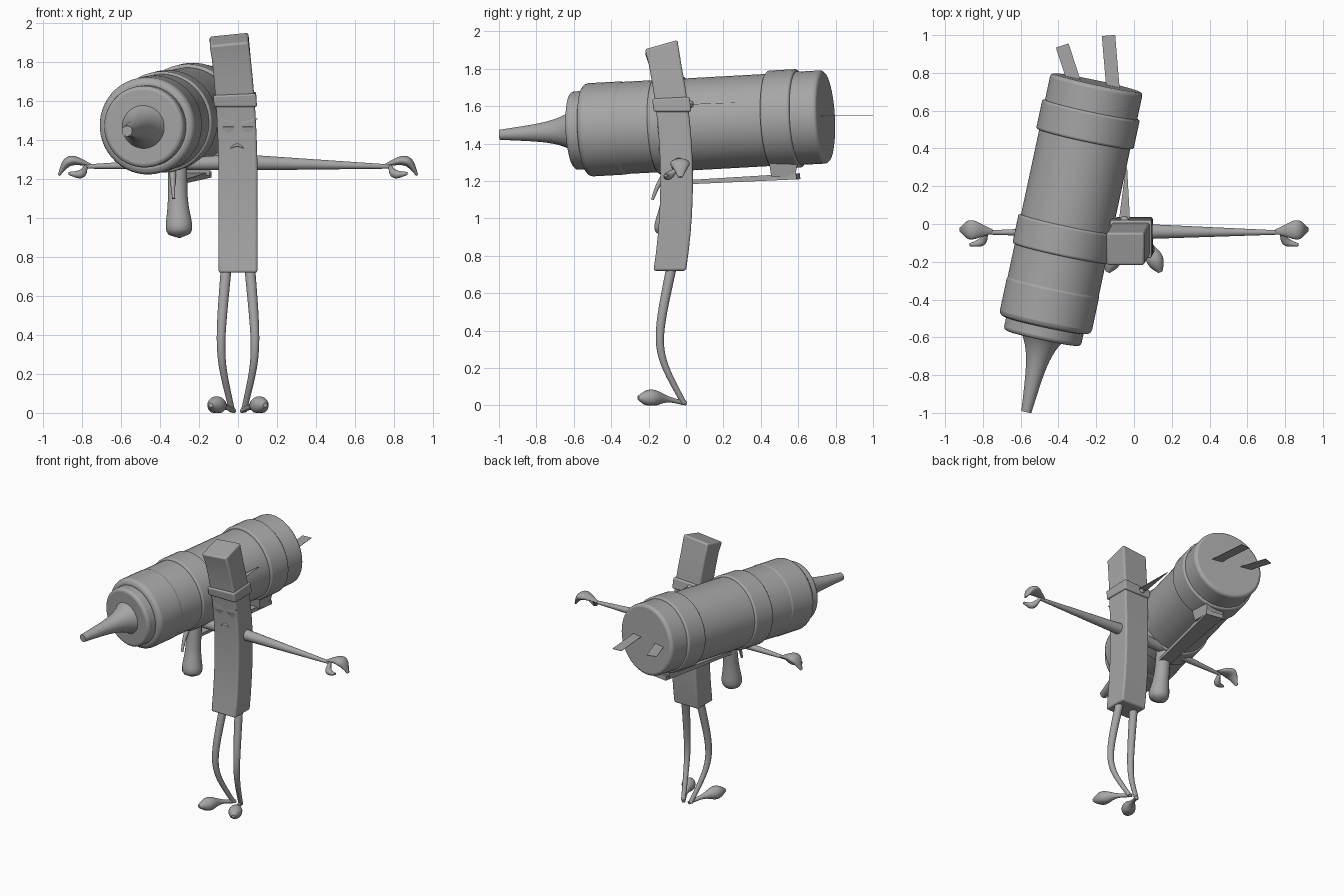
import bpy, bmesh
from math import sin, cos, pi, sqrt, radians
from mathutils import Vector
from mathutils.geometry import interpolate_bezier

if "Cube" in bpy.data.objects:
    bpy.data.objects.remove(bpy.data.objects["Cube"], do_unlink=True)

SHADE = (0.38, 0.38, 0.38, 1)
grey = bpy.data.materials.new("plain_grey")
grey.use_nodes = True
grey.diffuse_color = SHADE
grey.node_tree.nodes["Principled BSDF"].inputs["Base Color"].default_value = SHADE

ALONG_X, ALONG_Y, ALONG_Z = Vector((1, 0, 0)), Vector((0, 1, 0)), Vector((0, 0, 1))


def skin(name, rings, bevel=0):
    """Join rings of points with quads, cap both ends and make the object."""
    bm = bmesh.new()
    loops = [[bm.verts.new(point) for point in ring] for ring in rings]
    for lower, upper in zip(loops, loops[1:]):
        for i in range(len(lower)):
            bm.faces.new((lower[i - 1], lower[i], upper[i], upper[i - 1]))
    bm.faces.new(loops[0])
    bm.faces.new(loops[-1])
    bmesh.ops.recalc_face_normals(bm, faces=bm.faces)
    mesh = bpy.data.meshes.new(name)
    bm.to_mesh(mesh)
    bm.free()
    mesh.materials.append(grey)
    part = bpy.data.objects.new(name, mesh)
    bpy.context.collection.objects.link(part)
    bpy.ops.object.select_all(action='DESELECT')
    part.select_set(True)
    bpy.context.view_layer.objects.active = part
    bpy.ops.object.shade_smooth_by_angle(angle=radians(40))
    if bevel:
        modifier = part.modifiers.new("rounded_edges", 'BEVEL')
        modifier.width = bevel
        modifier.segments = 3


def sweep(name, start, end, radius, pull=None, side=ALONG_X, flat=1, sides=16, steps=20, bevel=0):
    """Sweep an oval or a rectangle along a line, or along a curve bent towards pull."""
    start, end = Vector(start), Vector(end)
    if pull:
        path = interpolate_bezier(start, Vector(pull), Vector(pull), end, steps + 1)
    else:
        path = [start.lerp(end, i / steps) for i in range(steps + 1)]
    rings = []
    for i, centre in enumerate(path):
        tangent = (path[min(i + 1, steps)] - path[max(i - 1, 0)]).normalized()
        across = (side - tangent * side.dot(tangent)).normalized()
        depth = tangent.cross(across) * flat
        ring = []
        for k in range(sides):
            angle = 2 * pi * (k + 0.5) / sides
            point = centre + (across * cos(angle) + depth * sin(angle)) * radius(i / steps)
            point.z = max(point.z, 0)
            ring.append(point)
        rings.append(ring)
    skin(name, rings, bevel)


def taper(first, last):
    return lambda t: first + (last - first) * t


def swell(ends, extra, power=1):
    return lambda t: ends + extra * sin(pi * t ** power)


def stack(name, low, high, half_x, half_y, levels, tilt_x, tilt_y, bevel):
    """Build a box that follows the bent spine, with a tilted top."""
    rings = []
    for level in range(levels + 1):
        z = low + (high - low) * level / levels
        centre = Vector((-0.09 * max(0, z - 1.2) ** 2, -0.05 - 0.16 * (z - 1.2) ** 2, z))
        ring = []
        for x, y in ((-1, -1), (1, -1), (1, 1), (-1, 1)):
            offset = Vector((x * half_x, y * half_y, 0))
            if level == levels:
                offset.z = x * tilt_x + y * tilt_y
            ring.append(centre + offset)
        rings.append(ring)
    skin(name, rings, bevel)


# Bent stick torso, headband, knot and tail
stack("torso", 0.72, 1.92, half_x=0.1, half_y=0.087, levels=12,
      tilt_x=0.01, tilt_y=0.025, bevel=0.012)
stack("headband", 1.57, 1.64, half_x=0.11, half_y=0.1, levels=1,
      tilt_x=0.005, tilt_y=0.005, bevel=0.01)
sweep("headband_knot", (-0.05, 0, 1.61), (-0.05, 0.04, 1.61), swell(0.01, 0.014))
sweep("headband_tail", (-0.05, 0.03, 1.61), (-0.04, 0.3, 1.62), taper(0.04, 0.005),
      flat=0.05, sides=4)

# Face with a small mouth
sweep("mouth", (-0.04, -0.14, 1.36), (0.03, -0.14, 1.36), swell(0.003, 0.005),
      pull=(-0.005, -0.14, 1.38), side=ALONG_Z)

# Eyes, arms, hands, legs and feet, mirrored for both sides
for sign, label in ((1, "left_"), (-1, "right_")):
    def at(x, y, z):
        return Vector((sign * x, y, z))

    sweep(label + "eye", at(0.05, -0.147, 1.47), at(0.05, -0.138, 1.42),
          lambda t: 0.035 * sqrt(1.05 - t * t), flat=0.15)
    sweep(label + "brow", at(0.02, -0.147, 1.49), at(0.1, -0.152, 1.51),
          taper(0.012, 0.003), side=ALONG_Z, flat=0.5, sides=4)
    sweep(label + "arm", at(0.07, -0.04, 1.285), at(0.78, -0.045, 1.265),
          taper(0.04, 0.011), side=ALONG_Y)
    sweep(label + "hand", at(0.75, -0.04, 1.27), at(0.92, -0.03, 1.22), swell(0.012, 0.04),
          pull=at(0.87, -0.03, 1.31), side=ALONG_Y, flat=0.5)
    sweep(label + "thumb", at(0.78, -0.04, 1.27), at(0.87, -0.11, 1.23), swell(0.008, 0.014),
          pull=at(0.8, -0.1, 1.22), side=ALONG_Z)
    sweep(label + "leg", at(0.06, -0.075, 0.75), at(0.03, -0.01, 0.01), taper(0.028, 0.015),
          pull=at(0.1, -0.17, 0.3))
    sweep(label + "foot", at(0.02, 0, 0.01), at(0.14, -0.255, 0.04),
          swell(0.012, 0.034, power=3), pull=at(0.08, -0.12, 0.04))

# Cylinder made of stepped drums along a slanted axis, with a flared nozzle
TIP = Vector((-0.57, -0.995, 1.447))
AIM = Vector((0.21, 0.98, 0.054)).normalized()


def drum(name, begin, finish, radius, bevel=0.012):
    sweep(name, TIP + AIM * begin, TIP + AIM * finish, taper(radius, radius),
          sides=48, steps=1, bevel=bevel)


sweep("nozzle", TIP, TIP + AIM * 0.41,
      lambda t: 0.027 + 0.04 * t + 0.05 * t ** 5, sides=32)
drum("front_plate", 0.4, 0.6, 0.21, bevel=0.02)
drum("front_barrel", 0.47, 0.7, 0.25, bevel=0.03)
drum("main_barrel", 0.5, 1.7, 0.247)
drum("middle_collar", 0.86, 1.02, 0.26)
drum("rear_collar", 1.48, 1.64, 0.264)
drum("rear_cap", 1.6, 1.785, 0.25, bevel=0.02)

# Flat prongs at the rear
sweep("inner_prong", (-0.135, 0.998, 1.55), (-0.11, 0.7, 1.55), taper(0.05, 0.05),
      flat=0.04, sides=4)
sweep("outer_prong", (-0.38, 0.945, 1.55), (-0.3, 0.7, 1.55), taper(0.05, 0.05),
      flat=0.04, sides=4)

# Bulb handle, trigger, lever and its mount under the cylinder
sweep("handle", (-0.31, -0.06, 1.28), (-0.3, -0.11, 0.9),
      lambda t: (0.05 + 0.035 * t ** 4) * sqrt(1.01 - t ** 20),
      pull=(-0.31, -0.08, 1.1), steps=32)
sweep("trigger", (-0.335, -0.1, 1.25), (-0.33, -0.18, 1.1), taper(0.018, 0.008),
      pull=(-0.335, -0.15, 1.18))
sweep("lever", (-0.31, -0.06, 1.19), (-0.2, 0.6, 1.225), taper(0.06, 0.09),
      flat=0.25, sides=4)
sweep("lever_mount", (-0.21, 0.52, 1.22), (-0.21, 0.52, 1.31), taper(0.09, 0.11), sides=4)
